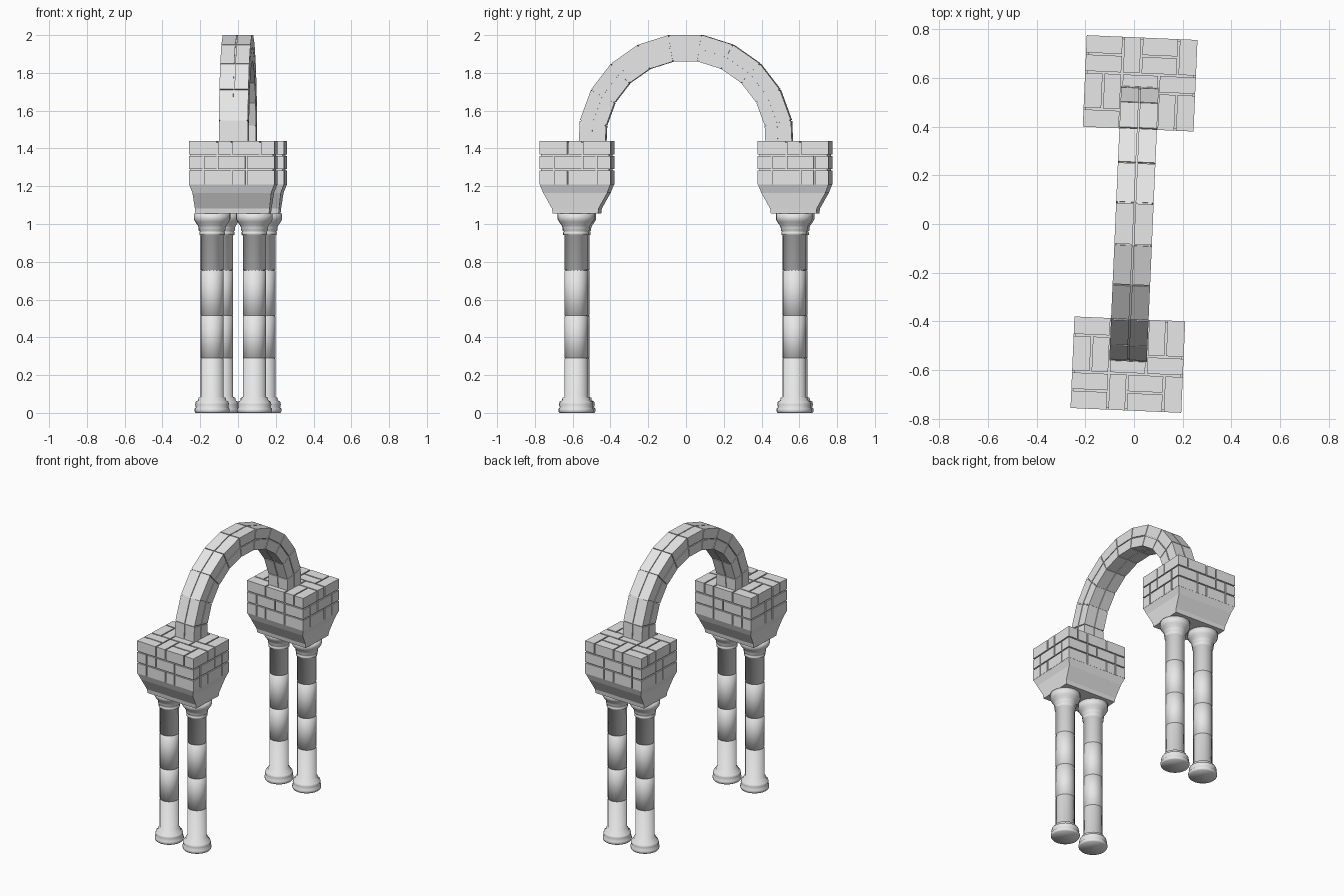
import bpy, bmesh, math
from mathutils import Matrix, Vector

if "Cube" in bpy.data.objects:
    bpy.data.objects.remove(bpy.data.objects["Cube"], do_unlink=True)

stone = bpy.data.materials.new("pale_grey_stone")
stone.use_nodes = True
GREY = (0.8, 0.8, 0.8, 1)
stone.diffuse_color = GREY
stone.node_tree.nodes["Principled BSDF"].inputs["Base Color"].default_value = GREY

TURN = Matrix.Rotation(math.radians(-2.5), 4, "Z")  # the whole arch stands slightly turned
PIER_Y = 0.578


def finish(bm, name, smooth=False):
    bmesh.ops.recalc_face_normals(bm, faces=bm.faces)
    bm.transform(TURN)
    mesh = bpy.data.meshes.new(name)
    bm.to_mesh(mesh)
    bm.free()
    mesh.materials.append(stone)
    for poly in mesh.polygons:
        poly.use_smooth = smooth
    bpy.context.collection.objects.link(bpy.data.objects.new(name, mesh))


def loft(bm, rings):
    """Skin equal-length rings of points and cap both ends."""
    rows = [[bm.verts.new(p) for p in ring] for ring in rings]
    n = len(rows[0])
    for low, high in zip(rows, rows[1:]):
        for i in range(n):
            j = (i + 1) % n
            bm.faces.new((low[i], low[j], high[j], high[i]))
    bm.faces.new(rows[0][::-1])
    bm.faces.new(rows[-1])


def rect(x0, x1, y0, y1, z):
    return [Vector(p) for p in ((x0, y0, z), (x1, y0, z), (x1, y1, z), (x0, y1, z))]


def box(bm, x0, x1, y0, y1, z0, z1):
    loft(bm, [rect(x0, x1, y0, y1, z) for z in (z0, z1)])


# Columns: turned profile of radius and height, with a fine groove between drums
PROFILE = [(0.088, 0), (0.093, 0.008), (0.093, 0.022), (0.086, 0.03), (0.09, 0.045),
           (0.086, 0.06), (0.074, 0.066), (0.072, 0.08), (0.061, 0.084)]
for joint in (0.29, 0.515, 0.755):
    PROFILE += [(0.061, joint - 0.002), (0.056, joint), (0.061, joint + 0.002)]
PROFILE += [(0.061, 0.94), (0.068, 0.943), (0.068, 0.955), (0.064, 0.96), (0.071, 0.966),
            (0.071, 0.98), (0.076, 0.992), (0.09, 1.012), (0.097, 1.025), (0.097, 1.056)]
SIDES = 20


def column(name, x, y):
    bm = bmesh.new()
    loft(bm, [[(x + r * math.cos(math.tau * i / SIDES), y + r * math.sin(math.tau * i / SIDES), z)
               for i in range(SIDES)] for r, z in PROFILE])
    finish(bm, name, smooth=True)


# Brick courses: each letter is one brick on a grid seen from above
LAYOUT = ["AABCCD",
          "EEBFFD",
          "GHIIJJ",
          "GHKKLM",
          "NNOOLM"]
HALF_X, HALF_Y = 0.2275, 0.188
GAP = 0.004
BASE, TOP = 1.21, 1.44


def course(bm, y, layout, z0, z1):
    rows, cols = len(layout), len(layout[0])
    w, d = 2 * HALF_X / cols, 2 * HALF_Y / rows
    for letter in sorted(set("".join(layout))):
        cells = [(c, r) for r in range(rows) for c in range(cols) if layout[r][c] == letter]
        cs, rs = zip(*cells)
        edges = [min(cs) * w - HALF_X, (max(cs) + 1) * w - HALF_X,
                 y + HALF_Y - (max(rs) + 1) * d, y + HALF_Y - min(rs) * d]
        # only inner sides are drawn back, so the outer faces stay flush
        limits = (-HALF_X, HALF_X, y - HALF_Y, y + HALF_Y)
        for k, sign in enumerate((1, -1, 1, -1)):
            if abs(edges[k] - limits[k]) > 0.001:
                edges[k] += sign * GAP
        box(bm, *edges, z0, z1)


def pier_bricks(name, y, flip):
    bm = bmesh.new()
    inset = 0.008
    box(bm, -HALF_X + inset, HALF_X - inset, y - HALF_Y + inset, y + HALF_Y - inset,
        BASE, TOP - inset)
    top = LAYOUT[::-1] if flip else LAYOUT
    patterns = [[row[::-1] for row in top], [row[::-1] for row in top[::-1]], top]
    step = (TOP - BASE) / 3
    for i, pattern in enumerate(patterns):
        low = BASE + i * step + (GAP if i else 0)
        course(bm, y, pattern, low, BASE + (i + 1) * step - (GAP if i < 2 else 0))
    finish(bm, name)


# Corbel: moulded taper from the column heads out to the brickwork
CORBEL = [(0.195, 0.12, 1.055), (0.198, 0.124, 1.083), (0.209, 0.17, 1.165), (0.226, 0.187, 1.21)]


def corbel(name, y):
    bm = bmesh.new()
    loft(bm, [rect(-hx, hx, y - hy, y + hy, z) for hx, hy, z in CORBEL])
    finish(bm, name)


for end, sign in (("front", -1), ("back", 1)):
    y = sign * PIER_Y
    for side, x in (("left", 0.112), ("right", -0.112)):
        column(f"{end}_{side}_column", x, y)
    corbel(f"{end}_corbel", y)
    pier_bricks(f"{end}_pier_bricks", y, flip=sign < 0)

# Arch: wedge bricks, two across and two deep, over a slightly recessed core
STONES = 11
STEP = math.radians(17.5)
SPRING = 1.437
R_IN, R_MID, R_OUT = 0.428, 0.498, 0.57
HALF_ARCH = 0.077


def wedge(bm, a0, a1, r0, r1, x0, x1):
    loft(bm, [[(x, r * math.sin(a), SPRING + r * math.cos(a))
               for r, a in ((r0, a0), (r1, a0), (r1, a1), (r0, a1))] for x in (x0, x1)])


bricks, core = bmesh.new(), bmesh.new()
slit = 0.003
for i in range(STONES):
    a0 = (i - STONES / 2) * STEP
    a1 = a0 + STEP
    wedge(core, a0, a1, R_IN + 0.006, R_OUT - 0.006, -HALF_ARCH + 0.006, HALF_ARCH - 0.006)
    cut = slit / R_OUT
    for r0, r1 in ((R_IN, R_MID - slit), (R_MID + slit, R_OUT)):
        for x0, x1 in ((-HALF_ARCH, -slit), (slit, HALF_ARCH)):
            wedge(bricks, a0 + cut, a1 - cut, r0, r1, x0, x1)
finish(bricks, "arch_bricks")
bmesh.ops.remove_doubles(core, verts=core.verts, dist=0.0001)
finish(core, "arch_core")
